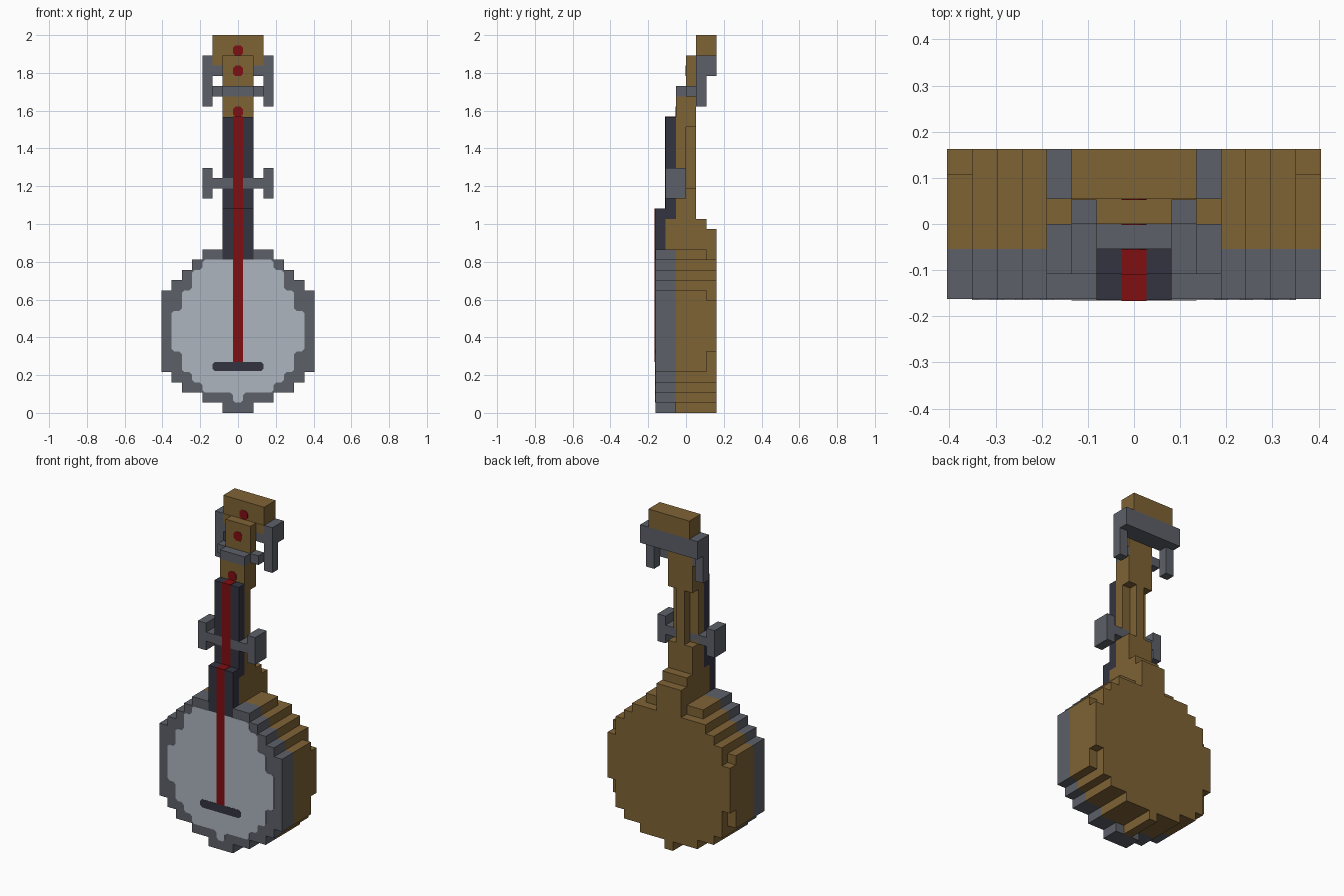
import bpy, bmesh
from mathutils import Vector

cube = bpy.data.objects.get("Cube")
if cube:
    bpy.data.objects.remove(cube, do_unlink=True)

U = 2 / 37      # one block
E = 0.04        # painted plate thickness, in blocks


def linear(c):
    c /= 255
    return c / 12.92 if c <= 0.04045 else ((c + 0.055) / 1.055) ** 2.4


def material(name, *rgb):
    m = bpy.data.materials.new(name)
    col = [linear(c) for c in rgb] + [1]
    m.diffuse_color = col
    m.use_nodes = True
    bsdf = m.node_tree.nodes["Principled BSDF"]
    bsdf.inputs["Base Color"].default_value = col
    bsdf.inputs["Roughness"].default_value = 0.8
    return m


WOOD = material("wood", 127, 99, 53)
STEEL = material("steel", 93, 96, 104)
DARK = material("dark_fretboard", 52, 52, 65)
SKIN = material("drum_skin", 173, 181, 191)
RED = material("red", 129, 14, 17)


def extrude(name, outline, y0, y1, mat):
    """Extrude an x-z outline, given in blocks, from y0 to y1."""
    bm = bmesh.new()
    face = bm.faces.new([bm.verts.new((x * U, y0 * U, z * U)) for x, z in outline])
    new = bmesh.ops.extrude_face_region(bm, geom=[face])["geom"]
    verts = [v for v in new if isinstance(v, bmesh.types.BMVert)]
    bmesh.ops.translate(bm, verts=verts, vec=(0, (y1 - y0) * U, 0))
    bmesh.ops.recalc_face_normals(bm, faces=bm.faces)
    mesh = bpy.data.meshes.new(name)
    bm.to_mesh(mesh)
    bm.free()
    mesh.materials.append(mat)
    obj = bpy.data.objects.new(name, mesh)
    bpy.context.collection.objects.link(obj)
    return obj


def slab(name, rows, y0, y1, mat, clip=0):
    """Symmetric stepped slab; rows are (bottom z, top z, half width)."""
    right = [(w, z) for a, b, w in rows for z in (a, b)]
    outline = right + [(-x, z) for x, z in reversed(right)]
    if clip:
        pts = [Vector(p) for p in outline]
        outline = []
        for i, p in enumerate(pts):
            for q in (pts[i - 1], pts[(i + 1) % len(pts)]):
                outline.append(tuple(p + (q - p).normalized() * clip))
    return extrude(name, outline, y0, y1, mat)


def pair(name, x0, x1, z0, z1, y0, y1, mat):
    """Matching boxes on both sides."""
    for side, s in (("left", 1), ("right", -1)):
        extrude(f"{name}_{side}", [(s * x0, z0), (s * x1, z0), (s * x1, z1), (s * x0, z1)],
                y0, y1, mat)


# Drum body
bottom = [(1, 2, 3.5), (2, 3, 5.5), (3, 4, 6.5)]
top = [(12, 13, 6.5), (13, 14, 5.5), (14, 15, 4.5)]
slab("drum_ring", [(0, 1, 1.5)] + bottom + [(4, 12, 7.5)] + top + [(15, 16, 3.5)], -3, -1, STEEL)
slab("drum_shell", [(0, 1, 0.5)] + bottom + [(4, 12, 7.5)] + top + [(15, 16, 3.5)], -1, 2, WOOD)
slab("drum_back", [(0, 1, 0.5), (1, 2, 3.5), (2, 3, 5.5), (3, 6, 6.5), (6, 11, 7.5),
                   (11, 13, 6.5), (13, 14, 5.5), (14, 15, 4.5), (15, 18, 1.5)], 2, 3, WOOD)
slab("drum_skin", [(1, 2, 0.5), (2, 3, 3.5), (3, 4, 4.5), (4, 6, 5.5), (6, 10, 6.5),
                   (10, 12, 5.5), (12, 14, 4.5), (14, 15, 3.5)], -3 - E, -3, SKIN, 0.25)
slab("bridge", [(4.1, 5, 2.5)], -3 - 1.5 * E, -3, DARK, 0.25)

# Neck with a narrow ridge on its back
slab("neck_heel", [(16, 19, 1.5)], -2, 2, WOOD)
slab("neck_front", [(19, 31, 1.5)], -1, 0, WOOD)
slab("neck_back_and_headstock", [(19, 22, 1.5), (22, 28, 0.5), (28, 35, 1.5)], 0, 1, WOOD)

# Stepped fretboard
slab("fretboard_lower", [(15, 20, 1.5)], -3 - E, -2, DARK)
slab("fretboard_middle", [(19, 22, 1.5)], -2, -1, DARK)
slab("fretboard_upper", [(23, 29, 1.5)], -2, -1, DARK)

# Clamp across the neck
slab("clamp_bar", [(22, 23, 2.5)], -2, 0, STEEL)
pair("clamp_end", 2.5, 3.5, 21, 24, -2, 0, STEEL)

# Nut and tuning pegs
slab("nut", [(31, 32, 1.5)], -1, 0, STEEL)
pair("nut_end", 1.5, 2.5, 31, 32, 0, 1, STEEL)
slab("peg_bar", [(33, 35, 3.5)], 1, 3, STEEL)
pair("peg", 2.5, 3.5, 30, 33, 1, 2, STEEL)

# Head block
slab("head_block", [(35, 37, 2.5)], 1, 3, WOOD)
pair("head_block_lip", 1.5, 2.5, 34, 35, 1 - E, 1, WOOD)

# String following the steps, and red dots on the head
slab("string_lower", [(5, 20 + E, 0.5)], -3 - 2 * E, -2, RED)
slab("string_upper", [(20, 29 + E, 0.5)], -2 - E, -1, RED)
slab("string_tip", [(29, 30, 0.5)], -1 - E, -1, RED, 0.25)
slab("headstock_dot", [(33, 34, 0.5)], -E, 0, RED, 0.25)
slab("head_block_dot", [(35, 36, 0.5)], 1 - E, 1, RED, 0.25)
